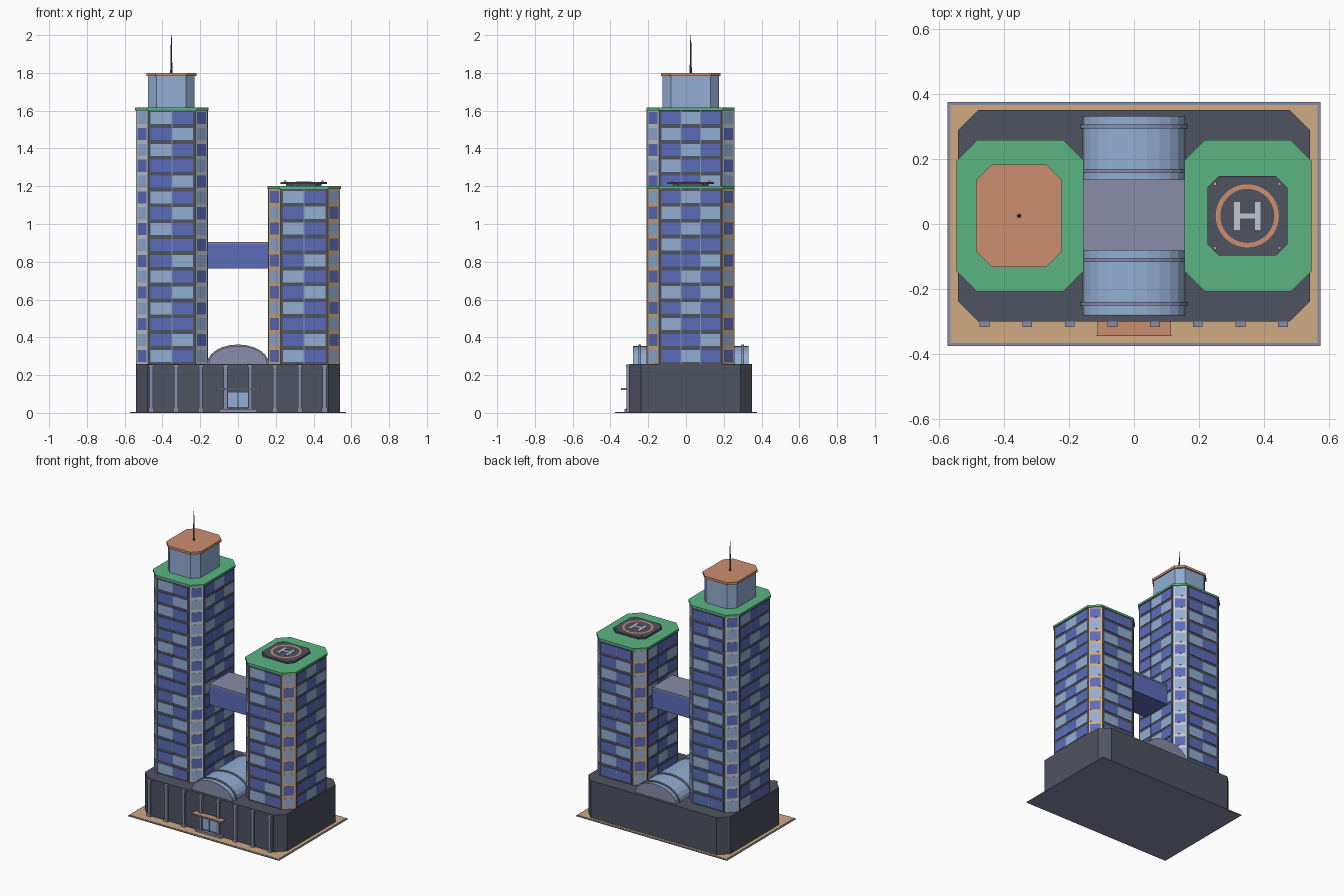
import bpy, bmesh, math
from mathutils import Matrix, Vector

cube = bpy.data.objects.get("Cube")
if cube:
    bpy.data.objects.remove(cube)


def material(name, hex_code):
    def linear(i):
        v = int(hex_code[i:i + 2], 16) / 255
        return v / 12.92 if v < 0.04 else ((v + 0.055) / 1.055) ** 2.4
    m = bpy.data.materials.new(name)
    m.use_nodes = True
    col = (linear(0), linear(2), linear(4), 1)
    m.diffuse_color = col
    m.node_tree.nodes["Principled BSDF"].inputs["Base Color"].default_value = col
    return m


DARK = material("dark slate", "4f5360")
TAN = material("sand", "d0aa82")
TRIM = material("grey lavender", "888ca8")
LIGHT = material("pale glass", "92aed4")
BLUE = material("blue glass", "5c6cba")
GREEN = material("roof green", "5ab482")
TERRA = material("terracotta", "cc8e70")
PALE = material("pale grey", "c2c6ce")

CY = 0.025          # shared centre line of the building
BASE = 0.26         # podium roof height


def finish(name, bm, mats):
    bmesh.ops.recalc_face_normals(bm, faces=bm.faces)
    me = bpy.data.meshes.new(name)
    bm.to_mesh(me)
    bm.free()
    for m in mats:
        me.materials.append(m)
    ob = bpy.data.objects.new(name, me)
    bpy.context.collection.objects.link(ob)
    return ob


def footprint(cx, cy, hx, hy, c):
    """Counter-clockwise rectangle with corners cut by c."""
    if c == 0:
        pts = [(-hx, -hy), (hx, -hy), (hx, hy), (-hx, hy)]
    else:
        pts = [(c - hx, -hy), (hx - c, -hy), (hx, c - hy), (hx, hy - c),
               (hx - c, hy), (c - hx, hy), (-hx, hy - c), (-hx, c - hy)]
    return [Vector((cx + x, cy + y, 0)) for x, y in pts]


def extrude(name, pts, vec, mat):
    bm = bmesh.new()
    face = bm.faces.new([bm.verts.new(p) for p in pts])
    new = bmesh.ops.extrude_face_region(bm, geom=[face])["geom"]
    bmesh.ops.translate(bm, vec=vec, verts=[v for v in new if isinstance(v, bmesh.types.BMVert)])
    return finish(name, bm, [mat])


def slab(name, cx, cy, hx, hy, z0, z1, mat, c=0):
    pts = [p + Vector((0, 0, z0)) for p in footprint(cx, cy, hx, hy, c)]
    return extrude(name, pts, (0, 0, z1 - z0), mat)


def add_box(bm, frame, centre, size, slot):
    mat = frame @ Matrix.Translation(centre) @ Matrix.Diagonal((*size, 1))
    new = bmesh.ops.create_cube(bm, size=1, matrix=mat)["verts"]
    for f in {f for v in new for f in v.link_faces}:
        f.material_index = slot


def tower(name, cx, floors, top, frame_mat):
    hx, hy, c = 0.187, 0.229, 0.063
    slab(name + "_core", cx, CY, hx, hy, BASE, top, DARK, c)
    pts = footprint(cx, CY, hx, hy, c)
    step = (top - BASE) / floors
    bm = bmesh.new()
    for side in range(8):
        a, b = pts[side], pts[(side + 1) % 8]
        along = (b - a).normalized()
        length = (b - a).length
        out = Vector((along.y, -along.x, 0))
        # local axes: along the wall, outward, up
        frame = Matrix((along, out, (0, 0, 1))).transposed().to_4x4()
        frame.translation = a
        corner = side % 2 == 1
        cols = 1 if corner else (2 if side in (0, 4) else 3)
        margin = 0.01
        width = (length - 2 * margin) / cols
        mid = (BASE + top) / 2
        if corner:
            # framed corner bay
            add_box(bm, frame, (length / 2, 0, mid), (length, 0.005, top - BASE), 2)
        else:
            for k in range(1, cols):
                add_box(bm, frame, (margin + k * width, 0, mid), (0.004, 0.008, top - BASE), 3)
        for i in range(floors):
            z = BASE + (i + 0.5) * step
            for k in range(cols):
                if corner:
                    slot = (i + side // 2) % 2
                else:
                    slot = 0 if (3 * k + 2 * i + side) % 5 < 2 else 1
                add_box(bm, frame, (margin + (k + 0.5) * width, 0, z),
                        (width - 0.002, 0.007, step - 0.02), slot)
    finish(name + "_facade", bm, [LIGHT, BLUE, frame_mat, TRIM])
    slab(name + "_green_roof", cx, CY, 0.195, 0.233, top, top + 0.014, GREEN, 0.063)


# Ground and podium
slab("ground_kerb", 0, 0, 0.573, 0.375, 0, 0.004, TRIM)
slab("paving", 0, 0, 0.563, 0.365, 0.003, 0.006, TAN)
slab("podium", 0, CY, 0.54, 0.325, 0.004, BASE, DARK, 0.062)

# Front pilasters
for n in range(8):
    x = -0.459 + n * 0.131
    slab("pilaster_shaft", x, -0.305, 0.01, 0.009, 0.005, 0.255, TRIM)
    slab("pilaster_base", x, -0.306, 0.015, 0.011, 0.005, 0.025, TRIM)
    slab("pilaster_capital", x, -0.306, 0.015, 0.011, 0.243, 0.257, TRIM)

# Entrance
slab("entrance_step", 0, -0.312, 0.1, 0.014, 0.005, 0.02, TRIM)
slab("door_frame", 0, -0.301, 0.068, 0.005, 0.02, 0.118, DARK)
for s in (-1, 1):
    slab("door_glass", s * 0.028, -0.305, 0.025, 0.003, 0.03, 0.108, LIGHT)
slab("canopy", 0, -0.32, 0.113, 0.021, 0.121, 0.132, TERRA)
slab("canopy_edge", 0, -0.342, 0.115, 0.002, 0.122, 0.129, TRIM)

# Towers
tower("tall_tower", -0.35, 16, 1.602, PALE)
tower("short_tower", 0.35, 11, 1.186, TAN)

# Penthouse and mast
slab("penthouse", -0.353, CY, 0.124, 0.149, 1.61, 1.785, LIGHT, 0.045)
slab("penthouse_roof", -0.353, CY, 0.132, 0.157, 1.783, 1.8, TERRA, 0.048)
bm = bmesh.new()
bmesh.ops.create_cone(bm, cap_ends=True, segments=8, radius1=0.006, radius2=0.002, depth=0.2,
                      matrix=Matrix.Translation((-0.353, CY, 1.9)))
finish("mast", bm, [DARK])

# Helipad
PX = 0.348
slab("helipad_support", PX, CY, 0.095, 0.095, 1.198, 1.212, DARK, 0.03)
slab("helipad", PX, CY, 0.123, 0.122, 1.211, 1.223, DARK, 0.035)
bm = bmesh.new()
loops = [[bm.verts.new((PX + r * math.cos(t * math.tau / 40), CY + r * math.sin(t * math.tau / 40), 1.225))
          for t in range(40)] for r in (0.083, 0.097)]
for t in range(40):
    u = (t + 1) % 40
    bm.faces.new((loops[0][t], loops[1][t], loops[1][u], loops[0][u]))
finish("helipad_ring", bm, [TERRA])
for s in (-1, 1):
    slab("landing_mark_upright", PX + s * 0.032, CY, 0.009, 0.043, 1.223, 1.225, PALE)
    for t in (-1, 1):
        slab("pad_light", PX + s * 0.099, CY + t * 0.099, 0.005, 0.005, 1.222, 1.229, TAN)
slab("landing_mark_bar", PX, CY, 0.023, 0.008, 1.223, 1.225, PALE)

# Sky bridge
slab("bridge", 0, 0.027, 0.165, 0.107, 0.765, 0.896, BLUE)
slab("bridge_roof", 0, 0.027, 0.165, 0.109, 0.895, 0.906, TRIM)


def arch(name, a, b, y0, y1, mat):
    """Solid half-ellipse running along y."""
    pts = [Vector((a * math.cos(math.pi * t / 12), y0, BASE + b * math.sin(math.pi * t / 12)))
           for t in range(13)]
    return extrude(name, pts, (0, y1 - y0, 0), mat)


# Vaulted atrium with ribs and end walls
arch("atrium_vault", 0.156, 0.095, -0.278, 0.328, LIGHT)
for y in (-0.281, 0.328):
    arch("atrium_end_wall", 0.156, 0.095, y, y + 0.003, TRIM)
for y in (-0.245, -0.11, 0.163, 0.3):
    arch("atrium_rib", 0.164, 0.102, y - 0.006, y + 0.006, TRIM)
